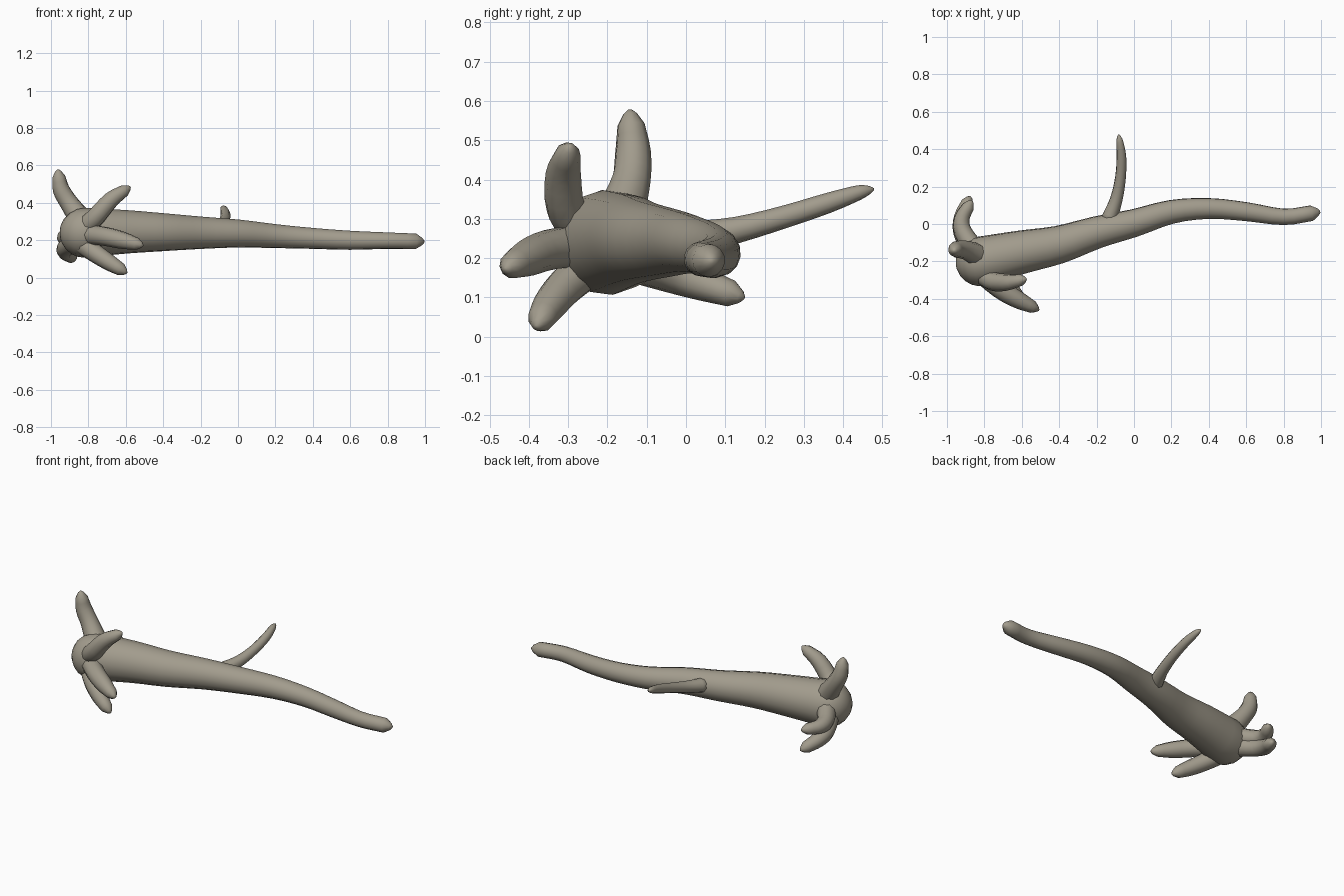
import bpy, bmesh, math
from mathutils import Vector

if "Cube" in bpy.data.objects:
    bpy.data.objects.remove(bpy.data.objects["Cube"])

bark = bpy.data.materials.new("weathered_wood")
bark.diffuse_color = (0.36, 0.33, 0.265, 1)
bark.use_nodes = True
bark.node_tree.nodes["Principled BSDF"].inputs["Base Color"].default_value = bark.diffuse_color


def spline(pts, steps):
    """Catmull-Rom through (x, y, z, radius) points."""
    p = [Vector(q) for q in pts]
    p = [2 * p[0] - p[1]] + p + [2 * p[-1] - p[-2]]
    out = []
    for i in range(1, len(p) - 2):
        a, b, c, d = p[i - 1:i + 3]
        for s in range(steps):
            t = s / steps
            out.append(0.5 * (2 * b + (c - a) * t + (2 * a - 5 * b + 4 * c - d) * t * t
                              + (3 * b - a - 3 * c + d) * t ** 3))
    return out + [p[-2]]


def limb(name, pts, sides=10, steps=3, round_start=False):
    """Tapered tube along a curve, with a blunt pointed tip."""
    path = spline(pts, steps)
    pos = [q.xyz for q in path]
    rad = [q.w for q in path]
    # blunt tip
    end = (pos[-1] - pos[-2]).normalized()
    r = rad[-1]
    pos += [pos[-1] + end * r * 0.8, pos[-1] + end * r * 1.1]
    rad += [r * 0.5, r * 0.15]
    # domed butt
    if round_start:
        d = (pos[0] - pos[1]).normalized()
        base, r = pos[0].copy(), rad[0]
        for k in range(1, 6):
            a = k * math.radians(17)
            pos.insert(0, base + d * r * math.sin(a))
            rad.insert(0, r * math.cos(a))
    bm = bmesh.new()
    rings, side = [], None
    for i, c in enumerate(pos):
        t = (pos[min(i + 1, len(pos) - 1)] - pos[max(i - 1, 0)]).normalized()
        if side is None:
            side = t.orthogonal()
        side = (side - t * side.dot(t)).normalized()
        up = t.cross(side)
        rings.append([bm.verts.new(c + rad[i] * (side * math.cos(a) + up * math.sin(a)))
                      for a in (2 * math.pi * k / sides for k in range(sides))])
    for a, b in zip(rings, rings[1:]):
        for k in range(sides):
            n = (k + 1) % sides
            bm.faces.new((a[k], a[n], b[n], b[k]))
    bm.faces.new(rings[0][::-1])
    bm.faces.new(rings[-1])
    bmesh.ops.recalc_face_normals(bm, faces=bm.faces)
    for f in bm.faces:
        f.smooth = True
    me = bpy.data.meshes.new(name)
    bm.to_mesh(me)
    bm.free()
    me.materials.append(bark)
    ob = bpy.data.objects.new(name, me)
    bpy.context.collection.objects.link(ob)
    return ob


# fallen trunk
limb("trunk", [
    (-0.82, -0.20, 0.24, 0.134), (-0.6, -0.15, 0.245, 0.117), (-0.4, -0.11, 0.243, 0.102),
    (-0.2, -0.045, 0.24, 0.087), (0, 0.005, 0.236, 0.075), (0.2, 0.065, 0.222, 0.064),
    (0.4, 0.083, 0.21, 0.056), (0.6, 0.066, 0.2, 0.051), (0.8, 0.038, 0.198, 0.044),
    (0.95, 0.058, 0.194, 0.042)], sides=14, round_start=True)

# side branch
limb("branch", [
    (-0.14, 0.01, 0.25, 0.044), (-0.095, 0.13, 0.272, 0.034), (-0.072, 0.25, 0.305, 0.029),
    (-0.067, 0.36, 0.34, 0.026), (-0.076, 0.44, 0.367, 0.019), (-0.08, 0.468, 0.374, 0.01)])

# roots fanning out from the butt
roots = {
    "root_top": [(-0.83, -0.17, 0.3, 0.065), (-0.9, -0.14, 0.395, 0.051),
                 (-0.945, -0.135, 0.47, 0.046), (-0.958, -0.14, 0.54, 0.035)],
    "root_upper_front": [(-0.83, -0.25, 0.26, 0.055), (-0.76, -0.305, 0.325, 0.051),
                         (-0.68, -0.312, 0.415, 0.045), (-0.605, -0.3, 0.467, 0.032)],
    "root_front": [(-0.84, -0.24, 0.235, 0.056), (-0.72, -0.345, 0.222, 0.052),
                   (-0.62, -0.405, 0.2, 0.047), (-0.54, -0.445, 0.18, 0.033)],
    "root_lower_front": [(-0.86, -0.22, 0.2, 0.055), (-0.77, -0.3, 0.135, 0.05),
                         (-0.69, -0.345, 0.082, 0.044), (-0.625, -0.37, 0.043, 0.034)],
    "root_lower_back": [(-0.86, -0.16, 0.2, 0.055), (-0.92, -0.04, 0.16, 0.048),
                        (-0.92, 0.04, 0.135, 0.043), (-0.89, 0.115, 0.11, 0.034)],
    "root_back": [(-0.85, -0.14, 0.25, 0.055), (-0.915, -0.04, 0.22, 0.048),
                  (-0.92, 0.03, 0.212, 0.042), (-0.885, 0.095, 0.212, 0.033)],
}
for name, pts in roots.items():
    limb(name, pts)
